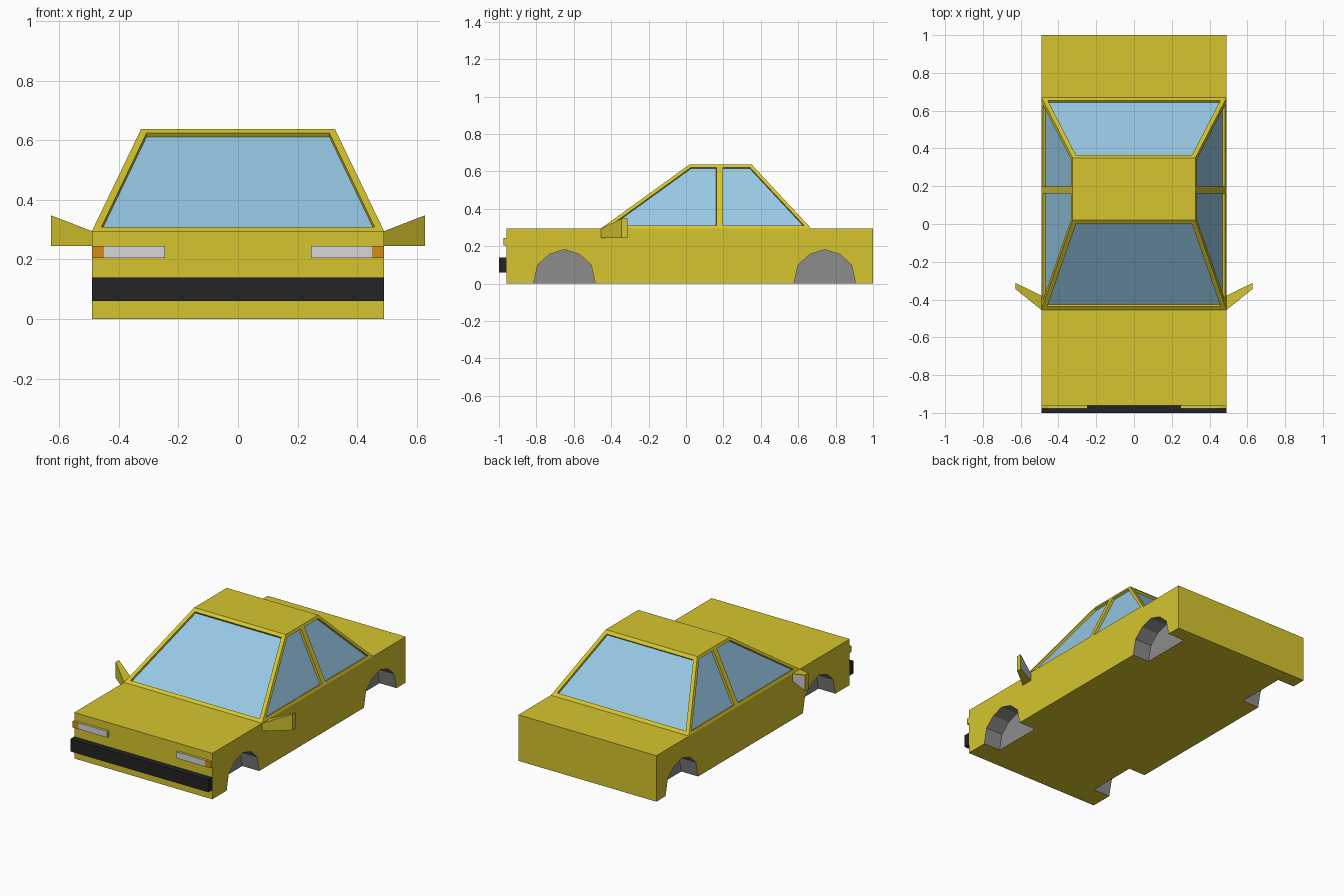
import bpy, bmesh

if "Cube" in bpy.data.objects:
    bpy.data.objects.remove(bpy.data.objects["Cube"])


def material(name, r, g, b):
    m = bpy.data.materials.new(name)
    lin = [((c / 255 + 0.055) / 1.055) ** 2.4 for c in (r, g, b)]
    m.diffuse_color = (*lin, 1)
    m.use_nodes = True
    m.node_tree.nodes["Principled BSDF"].inputs["Base Color"].default_value = m.diffuse_color
    return m


YELLOW = material("yellow_paint", 214, 197, 46)
GLASS = material("blue_glass", 150, 200, 228)
BLACK = material("black_rubber", 35, 35, 35)
ORANGE = material("orange_signal", 214, 140, 20)
LAMP = material("pale_grey", 214, 214, 218)
GREY = material("wheel_well_grey", 140, 140, 140)


def finish(bm, name, mats):
    bmesh.ops.recalc_face_normals(bm, faces=bm.faces)
    mesh = bpy.data.meshes.new(name)
    bm.to_mesh(mesh)
    bm.free()
    for m in mats:
        mesh.materials.append(m)
    ob = bpy.data.objects.new(name, mesh)
    bpy.context.collection.objects.link(ob)
    return ob


def prism(bm, ring_a, ring_b):
    """Closed solid between two matching rings of points."""
    a = [bm.verts.new(p) for p in ring_a]
    b = [bm.verts.new(p) for p in ring_b]
    n = len(a)
    faces = [bm.faces.new(a), bm.faces.new(b[::-1])]
    for i in range(n):
        j = (i + 1) % n
        faces.append(bm.faces.new((a[j], a[i], b[i], b[j])))
    return faces


def box(name, x0, x1, y0, y1, z0, z1, mats):
    bm = bmesh.new()
    ring = [(x0, z0), (x1, z0), (x1, z1), (x0, z1)]
    prism(bm, [(x, y0, z) for x, z in ring], [(x, y1, z) for x, z in ring])
    return finish(bm, name, mats)


# Lower body with four wheel wells cut out
W, DECK = 0.49, 0.295
body = box("body", -W, W, -0.96, 1.0, 0, DECK, [YELLOW, GREY])
arch = [(-0.165, -0.05), (-0.165, 0), (-0.143, 0.1), (-0.08, 0.157), (0, 0.182),
        (0.08, 0.157), (0.143, 0.1), (0.165, 0), (0.165, -0.05)]
bm = bmesh.new()
for side in (-1, 1):
    for cy in (-0.65, 0.742):
        prism(bm, [(side * 0.37, cy + y, z) for y, z in arch],
              [(side * 0.6, cy + y, z) for y, z in arch])
for f in bm.faces:
    f.material_index = 1
cutter = finish(bm, "wheel_well_cutter", [YELLOW, GREY])
cutter.hide_render = True
mod = body.modifiers.new("wheel_wells", 'BOOLEAN')
mod.operation = 'DIFFERENCE'
mod.solver = 'EXACT'
mod.object = cutter
bpy.context.view_layer.objects.active = body
bpy.ops.object.modifier_apply(modifier=mod.name)
bpy.data.objects.remove(cutter)

# Cabin: tapered block, sides split at the door pillar, windows recessed
bm = bmesh.new()
low = [(s * W, y, DECK) for s in (-1, 1) for y in (-0.455, 0.18, 0.67)]
top = [(s * 0.325, y, 0.638) for s in (-1, 1) for y in (0.02, 0.18, 0.35)]
lv = [bm.verts.new(p) for p in low]
tv = [bm.verts.new(p) for p in top]
loop = [0, 1, 2, 5, 4, 3]
bm.faces.new([tv[i] for i in loop])
windows = []
for i, j in zip(loop, loop[1:] + loop[:1]):
    windows.append(bm.faces.new((lv[i], lv[j], tv[j], tv[i])))
bmesh.ops.recalc_face_normals(bm, faces=bm.faces)
bm.normal_update()
if windows[0].normal.z < 0:
    bmesh.ops.reverse_faces(bm, faces=bm.faces)
for f in windows:
    rim = 0.018 if abs(f.normal.x) > abs(f.normal.y) else 0.024
    bmesh.ops.inset_individual(bm, faces=[f], thickness=rim, use_even_offset=True)
    bmesh.ops.inset_individual(bm, faces=[f], thickness=0.0005, depth=-0.015,
                               use_even_offset=True)
    f.material_index = 1
finish(bm, "cabin", [YELLOW, GLASS])

# Front bumper
box("front_bumper", -W, W, -1.0, -0.96, 0.06, 0.14, [BLACK])

for s, side in ((1, "right"), (-1, "left")):
    # Headlight housing with lamp and signal plates on its front
    def span(a, b):
        return sorted((s * a, s * b))
    box(side + "_light_housing", *span(0.245, W), -0.972, -0.96, 0.205, 0.245, [YELLOW])
    box(side + "_headlight", *span(0.245, 0.45), -0.976, -0.972, 0.205, 0.245, [LAMP])
    box(side + "_turn_signal", *span(0.45, W), -0.976, -0.972, 0.205, 0.245, [ORANGE])

    # Door mirror, flaring outward, with reflective rear face
    bm = bmesh.new()
    faces = prism(bm,
                  [(s * W, y, z) for y, z in ((-0.455, 0.245), (-0.38, 0.245),
                                              (-0.38, 0.295), (-0.455, 0.295))],
                  [(s * 0.627, y, z) for y, z in ((-0.345, 0.245), (-0.312, 0.245),
                                                  (-0.312, 0.348), (-0.345, 0.348))])
    bmesh.ops.recalc_face_normals(bm, faces=bm.faces)
    bm.normal_update()
    back = max(faces, key=lambda f: f.normal.y)
    bmesh.ops.inset_individual(bm, faces=[back], thickness=0.006, use_even_offset=True)
    back.material_index = 1
    finish(bm, side + "_mirror", [YELLOW, LAMP])
